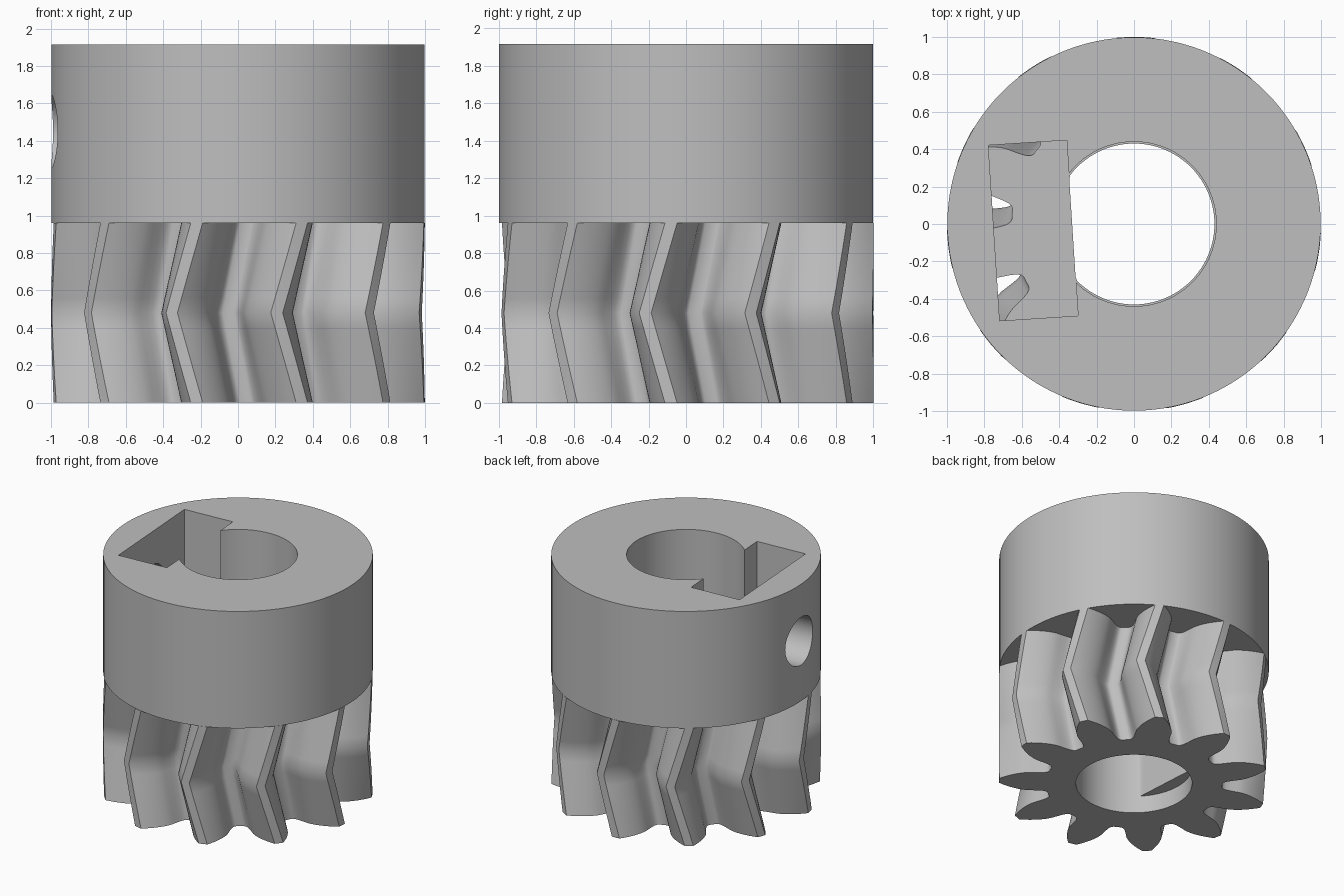
import bpy, bmesh, math
from math import sin, cos, tan, acos, radians, pi, tau

cube = bpy.data.objects.get("Cube")
if cube:
    bpy.data.objects.remove(cube, do_unlink=True)

TEETH = 11
R_TIP, R_PITCH, R_ROOT = 1.0, 0.846, 0.654
PRESSURE = radians(25)
GEAR_TOP, HUB_TOP = 0.96, 1.915
TWIST = radians(-8)
START = radians(-90 + 3.6) + pi / TEETH
KEY_TILT = radians(3.7)
FLAT_X = -0.33

grey = bpy.data.materials.new("plain_grey")
grey.use_nodes = True
grey.diffuse_color = (0.52, 0.52, 0.52, 1)
grey.node_tree.nodes["Principled BSDF"].inputs["Base Color"].default_value = grey.diffuse_color


def prism(name, points, layers):
    """Loft one outline through (height, rotation) layers and cap both ends."""
    bm = bmesh.new()
    rings = []
    for z, a in layers:
        rings.append([bm.verts.new((x * cos(a) - y * sin(a), x * sin(a) + y * cos(a), z))
                      for x, y in points])
    n = len(points)
    for low, high in zip(rings, rings[1:]):
        for i in range(n):
            j = (i + 1) % n
            bm.faces.new((low[i], low[j], high[j], high[i]))
    bm.faces.new(rings[0][::-1])
    bm.faces.new(rings[-1])
    mesh = bpy.data.meshes.new(name)
    bm.to_mesh(mesh)
    bm.free()
    mesh.materials.append(grey)
    obj = bpy.data.objects.new(name, mesh)
    bpy.context.collection.objects.link(obj)
    return obj


def circle(r, n=96):
    return [(r * cos(tau * i / n), r * sin(tau * i / n)) for i in range(n)]


def activate(obj):
    bpy.ops.object.select_all(action='DESELECT')
    obj.select_set(True)
    bpy.context.view_layer.objects.active = obj


def cut(target, cutter):
    cutter.hide_render = True
    mod = target.modifiers.new("cut", 'BOOLEAN')
    mod.operation = 'DIFFERENCE'
    mod.solver = 'EXACT'
    mod.object = cutter
    activate(target)
    bpy.ops.object.modifier_apply(modifier=mod.name)
    bpy.data.objects.remove(cutter, do_unlink=True)


def tooth_flank():
    """Half tooth from root to tip as (radius, half angle)."""
    inv = lambda a: tan(a) - a
    base = R_PITCH * cos(PRESSURE)
    at_base = pi / (2 * TEETH) + inv(PRESSURE)
    flank = [(R_ROOT, radians(13.8)), (0.663, radians(12.5)),
             (0.685, radians(11.4)), (0.72, radians(10.6))]
    steps = 8
    for i in range(steps + 1):
        r = base + (R_TIP - base) * i / steps
        flank.append((r, at_base - inv(acos(min(1, base / r)))))
    return flank


# Herringbone gear: the outline twists one way, then back
flank = tooth_flank()
outline = []
for k in range(TEETH):
    mid = tau * k / TEETH
    polar = [(R_ROOT, -pi / TEETH)] + [(r, -a) for r, a in flank]
    polar += [(R_TIP, 0)] + [(r, a) for r, a in reversed(flank)]
    outline += [(r * cos(mid + a), r * sin(mid + a)) for r, a in polar]
STEPS = 12
layers = []
for i in range(STEPS + 1):
    t = i / STEPS
    layers.append((GEAR_TOP * t, START + TWIST * (1 - abs(2 * t - 1))))
gear = prism("herringbone_gear", outline, layers)

# Round mouth at the bottom, then a bore with one flat side
d_shape = [(max(x, FLAT_X), y) for x, y in circle(0.43)]
cut(gear, prism("mouth_cutter", circle(0.43), [(-0.2, KEY_TILT), (0.14, KEY_TILT)]))
cut(gear, prism("flat_bore_cutter", d_shape, [(0.1, KEY_TILT), (1.2, KEY_TILT)]))

# Hub with bore, nut slot and set screw hole
hub = prism("hub", circle(0.998, 120), [(GEAR_TOP, 0), (HUB_TOP, 0)])
cut(hub, prism("hub_bore_cutter", circle(0.44), [(0.5, 0), (2.5, 0)]))
slot = [(-0.75, -0.47), (FLAT_X, -0.47), (FLAT_X, 0.47), (-0.75, 0.47)]
cut(hub, prism("nut_slot_cutter", slot, [(0.5, KEY_TILT), (2.5, KEY_TILT)]))
screw = prism("screw_hole_cutter", circle(0.195, 48), [(0.6, 0), (1.4, 0)])
screw.rotation_euler = (0, -pi / 2, KEY_TILT)
screw.location.z = 1.45
bpy.context.view_layer.update()
cut(hub, screw)

for obj in (gear, hub):
    activate(obj)
    bpy.ops.object.shade_smooth_by_angle(angle=radians(38))
